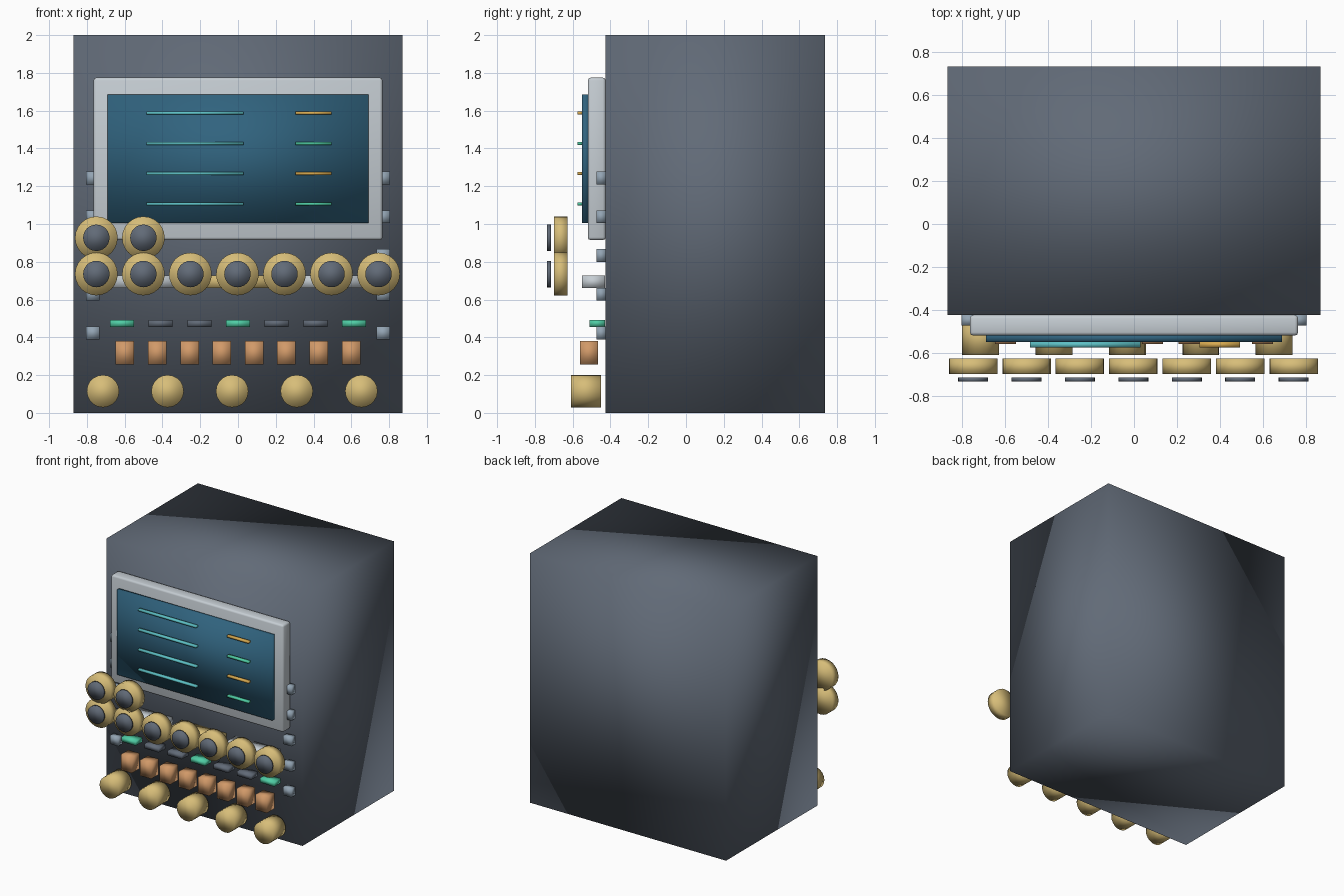
import bpy
import math

cube = bpy.data.objects.get("Cube")
if cube:
    bpy.data.objects.remove(cube, do_unlink=True)


def material(name, rgb):
    m = bpy.data.materials.new(name)
    m.use_nodes = True
    m.diffuse_color = (*rgb, 1)
    m.node_tree.nodes["Principled BSDF"].inputs["Base Color"].default_value = (*rgb, 1)
    return m


SLATE = material("slate", (0.12, 0.145, 0.185))
SILVER = material("silver", (0.56, 0.61, 0.65))
SCREEN = material("deep blue", (0.03, 0.125, 0.21))
AQUA = material("aqua", (0.11, 0.53, 0.56))
AMBER = material("amber", (0.68, 0.40, 0.08))
GREEN = material("green", (0.08, 0.62, 0.38))
BRASS = material("brass", (0.68, 0.51, 0.19))
COPPER = material("copper", (0.64, 0.32, 0.14))
STEEL = material("blue steel", (0.29, 0.37, 0.45))


def finish(name, mat):
    ob = bpy.context.object
    ob.name = name
    ob.data.materials.append(mat)
    # soft shading wraps around every edge of these parts
    bpy.ops.object.shade_smooth()
    return ob


def box(name, mat, x, y, z):
    """Box from (low, high) ranges on each axis."""
    spans = (x, y, z)
    bpy.ops.mesh.primitive_cube_add(size=1, location=[sum(s) / 2 for s in spans])
    ob = bpy.context.object
    ob.scale = [s[1] - s[0] for s in spans]
    bpy.ops.object.transform_apply(location=False, rotation=False, scale=True)
    return finish(name, mat)


def around(c, width):
    return (c - width / 2, c + width / 2)


def disc(name, mat, x, z, radius, y, sides=24):
    """Cylinder whose axis runs front to back."""
    bpy.ops.mesh.primitive_cylinder_add(
        vertices=sides, radius=radius, depth=y[1] - y[0],
        location=(x, sum(y) / 2, z), rotation=(math.pi / 2, 0, 0))
    return finish(name, mat)


FACE = -0.425  # front of the cabinet

# Cabinet and display
box("cabinet", SLATE, (-0.87, 0.87), (FACE, 0.735), (0, 2))
bezel = box("display_bezel", SILVER, (-0.765, 0.765), (-0.52, FACE), (0.915, 1.775))
bevel = bezel.modifiers.new("soft edge", "BEVEL")
bevel.width = 0.015
bevel.segments = 2
box("display_screen", SCREEN, (-0.69, 0.69), (-0.55, -0.515), (1.005, 1.685))

# Readout lines on the display
for i in range(4):
    z = around(1.587 - 0.16 * i, 0.016)
    box(f"readout_line_{i}", AQUA, (-0.485, 0.03), (-0.575, -0.55), z)
    box(f"readout_value_{i}", GREEN if i % 2 else AMBER, (0.305, 0.495), (-0.575, -0.55), z)

# Small side tabs down both edges
for i in range(5):
    for side, name in ((-1, "right"), (1, "left")):
        box(f"{name}_tab_{i}", STEEL, around(side * 0.768, 0.072),
            (-0.473, FACE), around(1.243 - 0.205 * i, 0.068))

# Bars behind the dials
for name, mat, x in (("right_bar", SILVER, -0.48), ("middle_bar", BRASS, 0),
                     ("left_bar", SILVER, 0.48)):
    box(name, mat, around(x, 0.4), (-0.55, -0.43), (0.66, 0.727))

# Dials: a full row plus two above on the right
dials = [(-0.75 + 0.249 * i, 0.735) for i in range(7)] + [(-0.75, 0.927), (-0.501, 0.927)]
for i, (x, z) in enumerate(dials):
    disc(f"dial_{i}", BRASS, x, z, 0.113, (-0.70, -0.627))
    disc(f"dial_cap_{i}", SLATE, x, z, 0.07, (-0.735, -0.715))

# Indicator strip
for i in range(7):
    lit = i % 3 == 0
    box(f"indicator_{i}", GREEN if lit else SLATE, around(0.205 * (i - 3), 0.127),
        (-0.51, -0.43), around(0.474, 0.036))

# Key row
for i in range(8):
    box(f"key_{i}", COPPER, around(0.171 * (i - 3.5), 0.098), (-0.56, -0.465), (0.255, 0.38))

# Push buttons along the bottom
for i in range(5):
    disc(f"push_button_{i}", BRASS, -0.715 + 0.342 * i, 0.115, 0.086, (-0.61, -0.45), 20)
